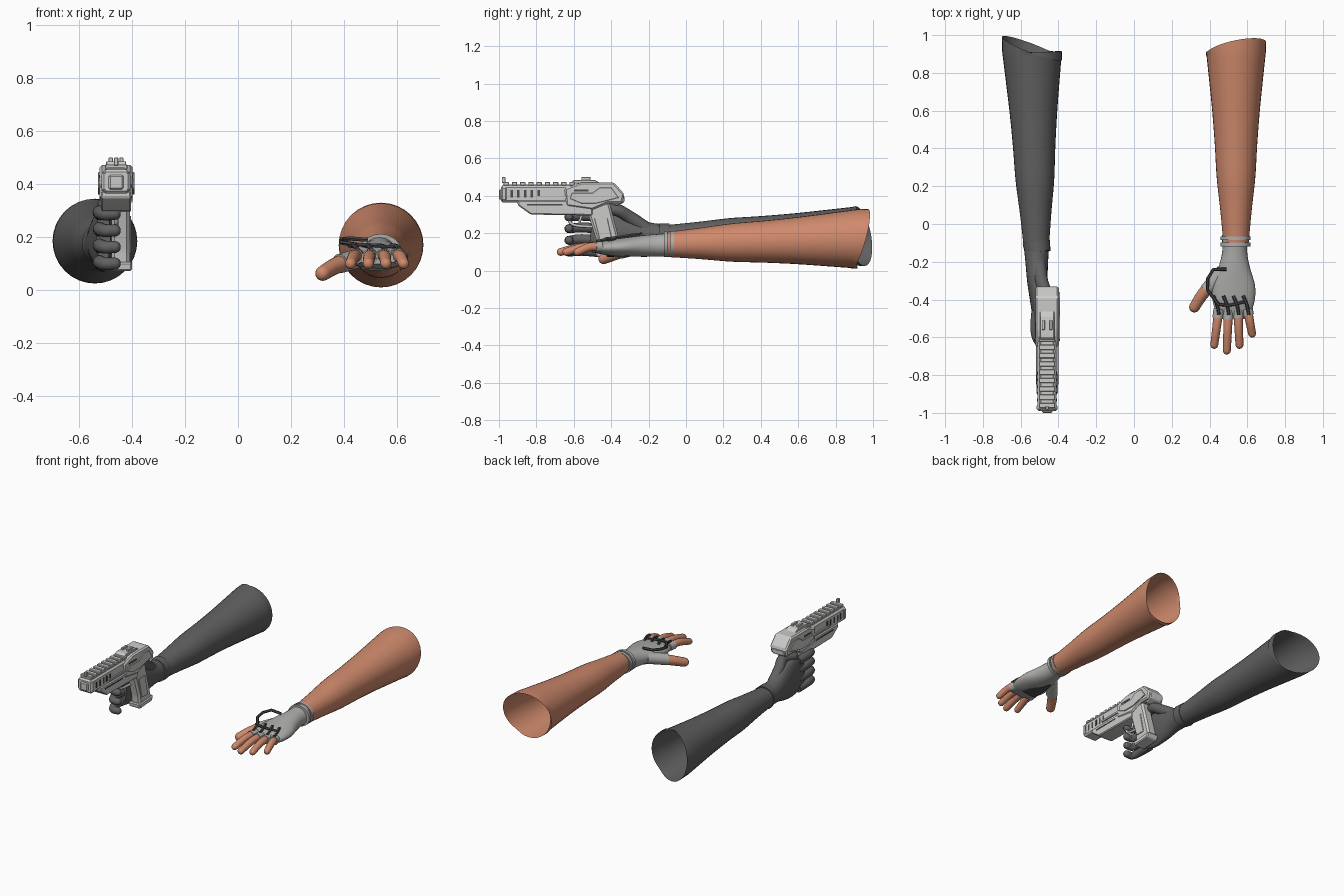
import bpy, bmesh, math
from mathutils import Vector

cube = bpy.data.objects.get("Cube")
if cube:
    bpy.data.objects.remove(cube, do_unlink=True)


def material(name, red, green, blue):
    mat = bpy.data.materials.new(name)
    mat.use_nodes = True
    mat.diffuse_color = (red, green, blue, 1)
    mat.node_tree.nodes["Principled BSDF"].inputs["Base Color"].default_value = mat.diffuse_color
    return mat


skin = material("warm skin", .62, .25, .15)
sleeve = material("charcoal fabric", .12, .12, .12)
glove = material("grey glove", .42, .42, .41)
metal = material("light metal", .6, .6, .59)
dark = material("dark trim", .07, .07, .07)


def finish(name, bm, mat, angle):
    bmesh.ops.recalc_face_normals(bm, faces=bm.faces)
    mesh = bpy.data.meshes.new(name)
    bm.to_mesh(mesh)
    bm.free()
    mesh.materials.append(mat)
    part = bpy.data.objects.new(name, mesh)
    bpy.context.collection.objects.link(part)
    bpy.ops.object.select_all(action="DESELECT")
    bpy.context.view_layer.objects.active = part
    part.select_set(True)
    bpy.ops.object.shade_smooth_by_angle(angle=math.radians(angle))


def spline(rows, steps):
    """Catmull-Rom interpolation of rows of numbers."""
    out = []
    last = len(rows) - 1
    for index in range(last):
        around = [rows[max(0, min(last, index + shift))] for shift in (-1, 0, 1, 2)]
        for step in range(steps):
            t = step / steps
            out.append([b + t / 2 * (c - a + t * (2 * a - 5 * b + 4 * c - d + t * (3 * (b - c) + d - a)))
                        for a, b, c, d in zip(*around)])
    return out + [list(rows[-1])]


def tube(name, rows, mat, segments=16, steps=4, capped=True, slant=(0, 0)):
    """Loft of elliptical rings; each row is x, y, z, half width, half height."""
    rows = spline(rows, steps)
    bm = bmesh.new()
    rings = []
    for index, (x, y, z, width, height) in enumerate(rows):
        centre = Vector((x, y, z))
        ahead, behind = rows[min(index + 1, len(rows) - 1)], rows[max(index - 1, 0)]
        tangent = (Vector(ahead[:3]) - Vector(behind[:3])).normalized()
        side = tangent.cross(Vector((0, 0, 1))).normalized()
        up = side.cross(tangent)
        ring = []
        for corner in range(segments):
            angle = math.tau * corner / segments
            offset = side * math.cos(angle) * width + up * math.sin(angle) * height
            if index == 0:
                offset.y += slant[0] * offset.x + slant[1] * offset.z
            ring.append(bm.verts.new(centre + offset))
        rings.append(ring)
    for lower, upper in zip(rings, rings[1:]):
        for corner in range(segments):
            before = corner - 1
            bm.faces.new((lower[before], lower[corner], upper[corner], upper[before]))
    if capped:
        bm.faces.new(rings[0])
        bm.faces.new(rings[-1])
    finish(name, bm, mat, angle=50)


def limb(name, start, end, widths, heights, mat, **options):
    """Straight loft with evenly spaced sections."""
    start, end = Vector(start), Vector(end)
    count = len(widths) - 1
    rows = [(*start.lerp(end, index / count), width, height)
            for index, (width, height) in enumerate(zip(widths, heights))]
    tube(name, rows, mat, **options)


def rod(name, points, radius, mat, **options):
    tube(name, [(*point, radius, radius) for point in points], mat, **options)


def finger(name, points, radius, mat):
    """Tapered digit with a rounded tip."""
    count = len(points)
    rows = []
    for index, point in enumerate(points):
        size = radius * (1 - index / count / 4)
        rows.append((*point, size, size))
    rows = spline(rows, 5)
    tip, size = Vector(rows[-1][:3]), rows[-1][3]
    forward = (tip - Vector(points[-2])).normalized()
    for step in range(1, 5):
        angle = step * math.pi / 10
        reach = size * math.cos(angle)
        rows.append([*(tip + forward * size * math.sin(angle)), reach, reach])
    tube(name, rows, mat, steps=1)


gun_x = -.46


def slab(name, outline, half, mat=metal, bevel=.006, x=gun_x):
    """Side outline (y, z) extruded across x, with chamfered edges."""
    bm = bmesh.new()
    base = bm.faces.new([bm.verts.new((x - half, y, z)) for y, z in outline])
    moved = bmesh.ops.extrude_face_region(bm, geom=[base])["geom"]
    bmesh.ops.translate(bm, vec=(half * 2, 0, 0), verts=[v for v in moved if isinstance(v, bmesh.types.BMVert)])
    if bevel:
        bmesh.ops.bevel(bm, geom=bm.edges[:], offset=bevel, segments=1, affect="EDGES")
    finish(name, bm, mat, angle=20)


def block(name, front, back, bottom, top, half, **options):
    slab(name, [(front, bottom), (back, bottom), (back, top), (front, top)], half, **options)


# Both arms share one muscle taper from shoulder to wrist, with slanted open ends
taper = (.16, .142, .125, .112, .102, .083, .067)
arm = dict(segments=32, steps=6, capped=False)
limb("left_arm", (.54, .93, .17), (.54, -.1, .14), taper, taper, skin, slant=(.2, .3), **arm)
limb("right_arm", (-.54, .93, .185), (-.517, -.12, .175), taper, taper, sleeve, slant=(-.4, -.15), **arm)

# Left glove and cuff bands
limb("left_glove", (.535, -.06, .14), (.525, -.5, .118), (.07, .066, .085, .112, .11, .08),
     (.064, .06, .057, .05, .042, .02), glove, segments=24)
for band in range(2):
    y = -.065 - band / 30
    limb("left_cuff_band", (.538, y, .142), (.538, y - .02, .142), (.08, .08), (.07, .07), glove, segments=24)

# Left fingers fan out from the knuckles, each with a short glove sleeve
for index, reach in enumerate((.19, .22, .19, .13)):
    knuckle = Vector((.45 + index / 20, -.45, .128))
    tip = Vector((.425 + index / 15, -.45 - reach, .1))
    middle = knuckle.lerp(tip, .5) + Vector((0, 0, .012))
    finger("left_finger", [knuckle, middle, tip], .025, skin)
    rod("left_finger_sleeve", [knuckle, knuckle.lerp(middle, .5)], .029, glove)
finger("left_thumb", [(.43, -.3, .115), (.365, -.37, .09), (.32, -.44, .063)], .034, skin)
rod("left_thumb_sleeve", [(.47, -.25, .125), (.385, -.35, .1)], .037, glove)

# Hand device: bent frame, crossbar, knuckle links and palm pad
rod("device_frame", [(.49, -.24, .19), (.42, -.24, .195), (.39, -.29, .19), (.39, -.35, .18), (.45, -.43, .17)],
    .009, dark, segments=6, steps=1)
rod("device_crossbar", [(.43, -.42, .17), (.5, -.43, .17), (.59, -.41, .16)], .008, dark, segments=6)
for index in range(4):
    x = .42 + index / 19
    rod("knuckle_link", [(x, -.38, .168), (x + .02, -.43, .166), (x + .03, -.48, .156)], .009, dark, segments=6)
limb("palm_pad", (.5, -.24, .085), (.52, -.42, .083), (.025, .05, .06), (.009, .009, .009), dark)

# Right cuff, hand and fingers wrapped past the grip
limb("right_cuff", (-.517, -.095, .175), (-.51, -.15, .178), (.073, .068), (.078, .074), sleeve, segments=24)
limb("right_palm", (-.517, -.1, .175), (-.508, -.51, .2), (.068, .06, .053, .04, .027),
     (.07, .078, .11, .125, .105), sleeve, segments=24)
for index in range(4):
    z = .1 + index / 16
    finger("right_finger", [(-.515, -.46, z), (-.522, -.56, z + .006), (-.505, -.62, z), (-.465, -.625, z)], .028, sleeve)
finger("right_thumb", [(-.505, -.2, .215), (-.49, -.3, .285), (-.47, -.37, .325), (-.5, -.44, .325)], .037, sleeve)

# Pistol main masses
block("barrel_housing", front=-.99, back=-.5, bottom=.365, top=.455, half=.051, bevel=.01)
slab("under_barrel", [(-.9, .375), (-.9, .35), (-.83, .3), (-.5, .295), (-.5, .375)], half=.057)
slab("receiver", [(-.64, .345), (-.5, .325), (-.42, .36), (-.34, .36), (-.33, .41), (-.385, .472), (-.56, .472),
                  (-.65, .44)], half=.062, bevel=.009)
slab("rear_tang", [(-.43, .37), (-.37, .345), (-.33, .365), (-.33, .4)], half=.045)
slab("grip", [(-.535, .34), (-.475, .15), (-.47, .08), (-.36, .08), (-.345, .12), (-.41, .37)],
     half=.035, x=gun_x + .017, bevel=.012)
slab("grip_base", [(-.485, .105), (-.48, .072), (-.35, .08), (-.335, .115)], half=.042, x=gun_x + .018)
slab("grip_panel", [(-.49, .28), (-.455, .14), (-.39, .14), (-.42, .28)], half=.004, x=gun_x + .053, bevel=.002)

# Muzzle, top rail and sights
block("muzzle_frame", front=-.99, back=-.955, bottom=.37, top=.45, half=.055, bevel=.01)
block("muzzle_insert", front=-1, back=-.98, bottom=.38, top=.435, half=.028)
block("top_rail", front=-.98, back=-.4, bottom=.45, top=.462, half=.035, bevel=.003)
for index in range(9):
    front = -.975 + index * .044
    block("rail_tooth", front=front, back=front + .028, bottom=.455, top=.475, half=.042, bevel=.003)
block("front_sight", front=-.985, back=-.965, bottom=.47, top=.5, half=.008, bevel=.002)
slab("rear_sight_base", [(-.62, .465), (-.6, .486), (-.49, .486), (-.45, .465)], half=.038, bevel=.003)

# Trigger and its guard loop
guard = [(-.63, .31), (-.62, .26), (-.58, .24), (-.49, .235)]
rod("trigger_guard", [(gun_x, y, z) for y, z in guard], .008, metal, segments=8)
rod("trigger", [(gun_x, -.55, .32), (gun_x, -.57, .26)], .007, metal, segments=8)

# Details repeated on both flanks
for side in (-1, 1):
    block("rear_sight_post", front=-.56, back=-.51, bottom=.484, top=.5, half=.008, x=gun_x + side * .02, bevel=.002)
    plate = dict(half=.002, mat=dark, bevel=0)
    for index in range(6):
        front = -.975 + index * .036
        block("vent_slot", front=front, back=front + .014, bottom=.39, top=.43, x=gun_x + side * .051, **plate)
    block("receiver_slot", front=-.6, back=-.52, bottom=.424, top=.434, x=gun_x + side * .062, **plate)
    block("under_barrel_groove", front=-.85, back=-.66, bottom=.348, top=.356, x=gun_x + side * .057, **plate)
    block("side_rib", front=-.8, back=-.6, bottom=.385, top=.4, half=.005, x=gun_x + side * .054, bevel=.002)
    slab("receiver_panel", [(-.62, .385), (-.56, .36), (-.48, .36), (-.36, .39), (-.4, .445), (-.46, .445),
                            (-.5, .415), (-.61, .415)], half=.004, x=gun_x + side * .065, bevel=.002)
